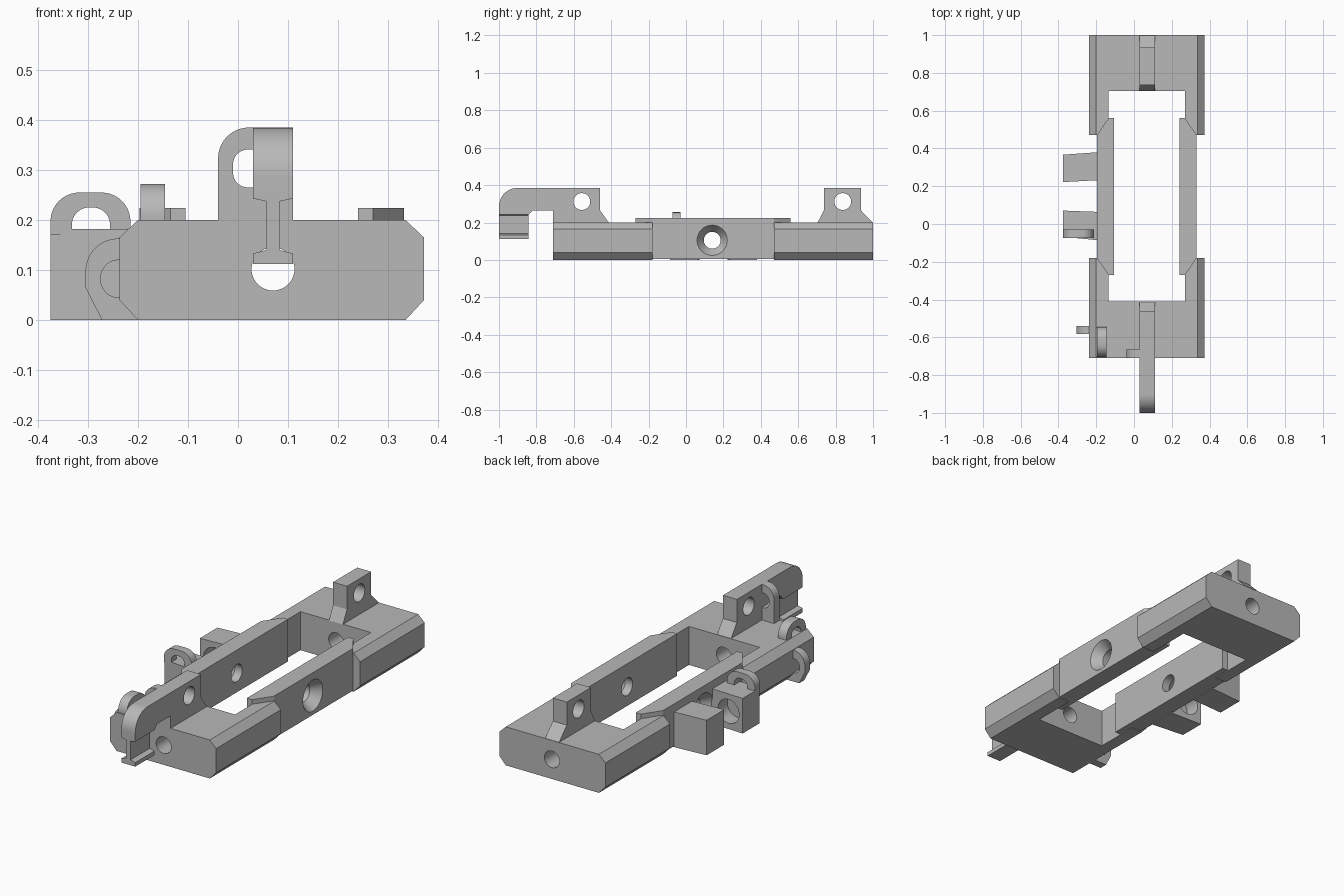
import bpy, bmesh, math
from mathutils import Vector

cube = bpy.data.objects.get("Cube")
if cube:
    bpy.data.objects.remove(cube, do_unlink=True)

grey = bpy.data.materials.new("mid_grey")
grey.use_nodes = True
COLOUR = (0.48, 0.48, 0.48, 1)
grey.diffuse_color = COLOUR
grey.node_tree.nodes["Principled BSDF"].inputs["Base Color"].default_value = COLOUR

MID = 0.0675   # symmetry plane of the frame


def place(axis, p, d):
    """Put a 2D profile point at depth d along the given axis."""
    u, v = p
    return {"x": (d, u, v), "y": (u, d, v), "z": (u, v, d)}[axis]


def loft(name, axis, sections):
    """Solid through a list of (profile, depth) sections."""
    bm = bmesh.new()
    rings = [[bm.verts.new(place(axis, p, d)) for p in prof] for prof, d in sections]
    bm.faces.new(rings[0])
    bm.faces.new(rings[-1])
    n = len(rings[0])
    for a, b in zip(rings, rings[1:]):
        for i in range(n):
            j = (i + 1) % n
            bm.faces.new((a[i], a[j], b[j], b[i]))
    bmesh.ops.recalc_face_normals(bm, faces=bm.faces)
    me = bpy.data.meshes.new(name)
    bm.to_mesh(me)
    bm.free()
    me.materials.append(grey)
    ob = bpy.data.objects.new(name, me)
    bpy.context.collection.objects.link(ob)
    return ob


def prism(name, axis, prof, a, b):
    return loft(name, axis, [(prof, a), (prof, b)])


def rect(u0, u1, v0, v1):
    return [(u0, v0), (u1, v0), (u1, v1), (u0, v1)]


def arc(cu, cv, ru, rv, start, end, n=10):
    angles = [math.radians(start + (end - start) * i / n) for i in range(n + 1)]
    return [(cu + ru * math.cos(t), cv + rv * math.sin(t)) for t in angles]


def circle(u, v, r):
    return arc(u, v, r, r, 0, 360, 40)[:-1]


def rounded_top(u0, u1, v0, v1, r):
    """Open outline of an arch, left foot to right foot."""
    return ([(u0, v0)] + arc(u0 + r, v1 - r, r, r, 180, 90)
            + arc(u1 - r, v1 - r, r, r, 90, 0) + [(u1, v0)])


def cut(ob, *cutters):
    for c in cutters:
        c.hide_render = True
        mod = ob.modifiers.new("cut", "BOOLEAN")
        mod.operation, mod.solver, mod.object = "DIFFERENCE", "EXACT", c
        bpy.context.view_layer.objects.active = ob
        bpy.ops.object.modifier_apply(modifier=mod.name)
        bpy.data.objects.remove(c, do_unlink=True)


def mirrored(prof):
    return [(2 * MID - u, v) for u, v in prof]


# End frames: chamfered section, with side arms and a lengthwise bore
half = [(0.335, 0), (0.372, 0.04), (0.372, 0.165), (0.335, 0.2)]
section = half + mirrored(half)[::-1]
for name, a, b, w0, w1 in (("front_frame", -0.71, -0.18, -0.41, 0),
                           ("back_frame", 0.47, 1.0, 0.3, 0.705)):
    frame = prism(name, "y", section, a, b)
    cut(frame, prism("opening", "z", rect(-0.135, 0.27, w0, w1), -0.1, 0.4),
        prism("bore", "y", circle(0.07, 0.102, 0.043), a - 0.1, b + 0.1))

# Side rails with pointed ends and countersunk holes
rail = [(0.24, -0.27), (0.27, -0.27), (0.332, -0.18),
        (0.332, 0.47), (0.27, 0.56), (0.24, 0.56)]
for name, prof, s in (("left_rail", rail, 1), ("right_rail", mirrored(rail), -1)):
    ob = prism(name, "z", prof, 0.005, 0.224)
    big, small = circle(0.14, 0.105, 0.082), circle(0.14, 0.105, 0.045)
    cut(ob, loft("countersink", "x", [(small, MID + s * 0.14), (small, MID + s * 0.215),
                                      (big, MID + s * 0.266), (big, MID + s * 0.30)]))

# Front fin with a rounded nose
nose = arc(-0.9, 0.285, 0.1, 0.1, 180, 90, 12)
fin = prism("front_fin", "x", [(-1, 0.242)] + nose + [
    (-0.46, 0.385), (-0.46, 0.265), (-0.412, 0.199), (-0.71, 0.199),
    (-0.71, 0.265), (-0.82, 0.265), (-0.84, 0.242)], 0.03, 0.11)
cut(fin, prism("pin_hole", "x", circle(-0.557, 0.312, 0.045), -0.1, 0.2))

# Flanged foot hanging below the nose
foot = [(0.03, 0.243), (0.057, 0.237), (0.057, 0.14), (0.03, 0.133), (0.03, 0.112)]
prism("nose_foot", "y", foot + [(0.14 - u, v) for u, v in foot[::-1]], -1, -0.842)

# Back fin
fin = prism("back_fin", "x", [(0.703, 0.199), (0.737, 0.265), (0.737, 0.385),
                              (0.935, 0.385), (0.935, 0.265), (0.999, 0.199)], 0.03, 0.11)
cut(fin, prism("pin_hole", "x", circle(0.838, 0.312, 0.045), -0.1, 0.2))

# Side blocks with blind sockets facing each other
for name, prof, a, b in (
        ("back_block", [(-0.375, 0.222), (-0.19, 0.232), (-0.19, 0.38), (-0.375, 0.367)], 0.1, 0.31),
        ("front_block", [(-0.375, -0.068), (-0.19, -0.086), (-0.19, 0.064), (-0.375, 0.071)], -0.01, 0.2)):
    block = prism(name, "z", prof, 0, 0.182)
    cut(block, prism("socket", "y", circle(-0.292, 0.092, 0.062), a, b))

# Arched loop on the front block
prism("block_loop", "y", rounded_top(-0.375, -0.215, 0.17, 0.255, 0.058)
      + rounded_top(-0.332, -0.256, 0.17, 0.225, 0.034)[::-1], -0.073, -0.03)

# Arched loop on the frame top
prism("top_loop", "x", rounded_top(-0.705, -0.545, 0.19, 0.272, 0.065)
      + rounded_top(-0.663, -0.587, 0.19, 0.238, 0.035)[::-1], -0.195, -0.146)

# Loop on the frame side
prism("side_loop", "y", [(-0.2, 0), (-0.272, 0), (-0.305, 0.065)]
      + arc(-0.24, 0.098, 0.065, 0.065, 180, 90) + [(-0.22, 0.163), (-0.22, 0.12)]
      + arc(-0.24, 0.0825, 0.035, 0.0375, 90, 270) + [(-0.2, 0.045)], -0.582, -0.54)

# Loop beside the front fin
prism("fin_loop", "y", [(-0.04, 0.19), (-0.04, 0.32)]
      + arc(0.022, 0.323, 0.062, 0.062, 180, 90) + [(0.04, 0.385), (0.04, 0.341)]
      + arc(0.02, 0.311, 0.03, 0.03, 90, 180) + arc(0.02, 0.295, 0.03, 0.03, 180, 270)
      + [(0.04, 0.265), (0.04, 0.19)], -0.71, -0.665)

# Smooth the curves, keep the edges crisp
bpy.ops.object.select_all(action="DESELECT")
for ob in bpy.context.collection.objects:
    if ob.type == "MESH" and ob.data.materials and ob.data.materials[0] == grey:
        ob.select_set(True)
        bpy.context.view_layer.objects.active = ob
bpy.ops.object.shade_smooth_by_angle(angle=math.radians(25))
